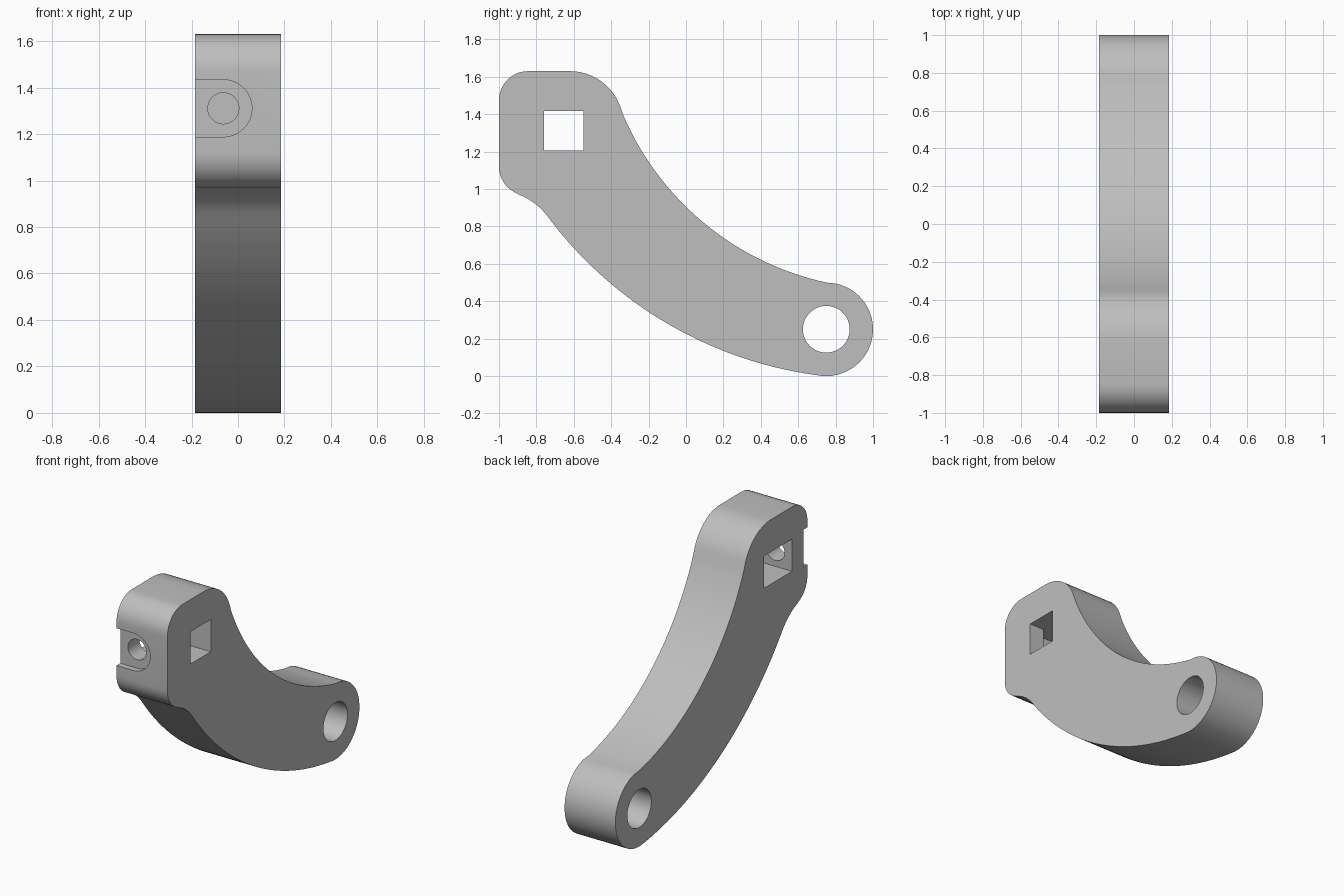
import bpy
import bmesh
import math
from mathutils import Vector

cube = bpy.data.objects.get("Cube")
if cube:
    bpy.data.objects.remove(cube, do_unlink=True)

HALF = 0.185   # half thickness of the lever

grey = bpy.data.materials.new("plain grey")
grey.use_nodes = True
colour = (0.52, 0.52, 0.52, 1)
grey.diffuse_color = colour
grey.node_tree.nodes["Principled BSDF"].inputs["Base Color"].default_value = colour


def arc(centre, radius, start, end, steps):
    """Points on an arc, angles in degrees."""
    angles = [math.radians(start + (end - start) * i / steps) for i in range(steps + 1)]
    return [(centre[0] + radius * math.cos(a), centre[1] + radius * math.sin(a)) for a in angles]


def arc_through(a, b, c, steps):
    """Points on the arc from a to c that passes b."""
    a, b, c = Vector(a), Vector(b), Vector(c)
    u, v = b - a, c - a
    d = 2 * (u.x * v.y - u.y * v.x)
    m = a + Vector((v.y * u.dot(u) - u.y * v.dot(v), u.x * v.dot(v) - v.x * u.dot(u))) / d
    start = math.atan2(a.y - m.y, a.x - m.x)
    end = math.atan2(c.y - m.y, c.x - m.x)
    sweep = (end - start + math.pi) % math.tau - math.pi
    return arc(m, (a - m).length, math.degrees(start), math.degrees(start + sweep), steps)


def rectangle(x0, y0, x1, y1):
    return [(x0, y0), (x1, y0), (x1, y1), (x0, y1)]


def prism(name, outline, axis, low, high):
    """Extrude an outline along x (outline is y,z) or y (outline is x,z)."""
    place = (lambda p: (low, p[0], p[1])) if axis == "x" else (lambda p: (p[0], low, p[1]))
    shift = (high - low, 0, 0) if axis == "x" else (0, high - low, 0)
    bm = bmesh.new()
    face = bm.faces.new([bm.verts.new(place(p)) for p in outline])
    grown = bmesh.ops.extrude_face_region(bm, geom=[face])["geom"]
    bmesh.ops.translate(bm, vec=shift, verts=[g for g in grown if isinstance(g, bmesh.types.BMVert)])
    bmesh.ops.remove_doubles(bm, verts=bm.verts, dist=0.0005)
    bmesh.ops.recalc_face_normals(bm, faces=bm.faces)
    mesh = bpy.data.meshes.new(name)
    bm.to_mesh(mesh)
    bm.free()
    mesh.materials.append(grey)
    obj = bpy.data.objects.new(name, mesh)
    bpy.context.collection.objects.link(obj)
    return obj


# Curved lever body, outline running clockwise from the upper front corner
outline = arc((-0.845, 1.475), 0.155, 180, 90, 10)
outline += arc((-0.62, 1.345), 0.285, 90, 21, 12)
outline += arc_through((-0.354, 1.44), (0, 0.905), (0.8, 0.49), 32)[1:-1]
outline += arc((0.75, 0.25), 0.25, 78, -95, 28)
outline += arc_through((0.728, 0.001), (-0.2, 0.343), (-0.735, 0.847), 32)[1:]
outline += arc_through((-0.735, 0.847), (-0.805, 0.92), (-0.9, 0.973), 8)[1:]
outline += arc((-0.845, 1.12), 0.155, 249, 180, 8)
body = prism("lever_body", outline, "x", -HALF, HALF)

# Cutters: pivot hole, square shaft hole, nut pocket, front slot, screw hole
slot = [(-0.3, 1.188)] + arc((-0.063, 1.311), 0.123, -90, 90, 24) + [(-0.3, 1.434)]
cutters = [
    prism("pivot_hole_cutter", arc((0.75, 0.25), 0.125, 0, 360, 48)[:-1], "x", -0.3, 0.3),
    prism("square_hole_cutter", rectangle(-0.76, 1.205, -0.547, 1.417), "x", -0.3, 0.3),
    prism("nut_pocket_cutter", rectangle(-0.84, 1.205, -0.65, 1.417), "x", -0.3, 0.08),
    prism("front_slot_cutter", slot, "y", -1.2, -0.96),
    prism("screw_hole_cutter", arc((-0.063, 1.311), 0.067, 0, 360, 32)[:-1], "y", -1.2, -0.7),
]

bpy.ops.object.select_all(action="DESELECT")
body.select_set(True)
bpy.context.view_layer.objects.active = body
for cutter in cutters:
    cutter.hide_render = True
    cut = body.modifiers.new(cutter.name, "BOOLEAN")
    cut.operation = "DIFFERENCE"
    cut.solver = "EXACT"
    cut.object = cutter
    bpy.ops.object.modifier_apply(modifier=cut.name)
    bpy.data.objects.remove(cutter, do_unlink=True)

bpy.ops.object.shade_smooth_by_angle(angle=math.radians(30))
